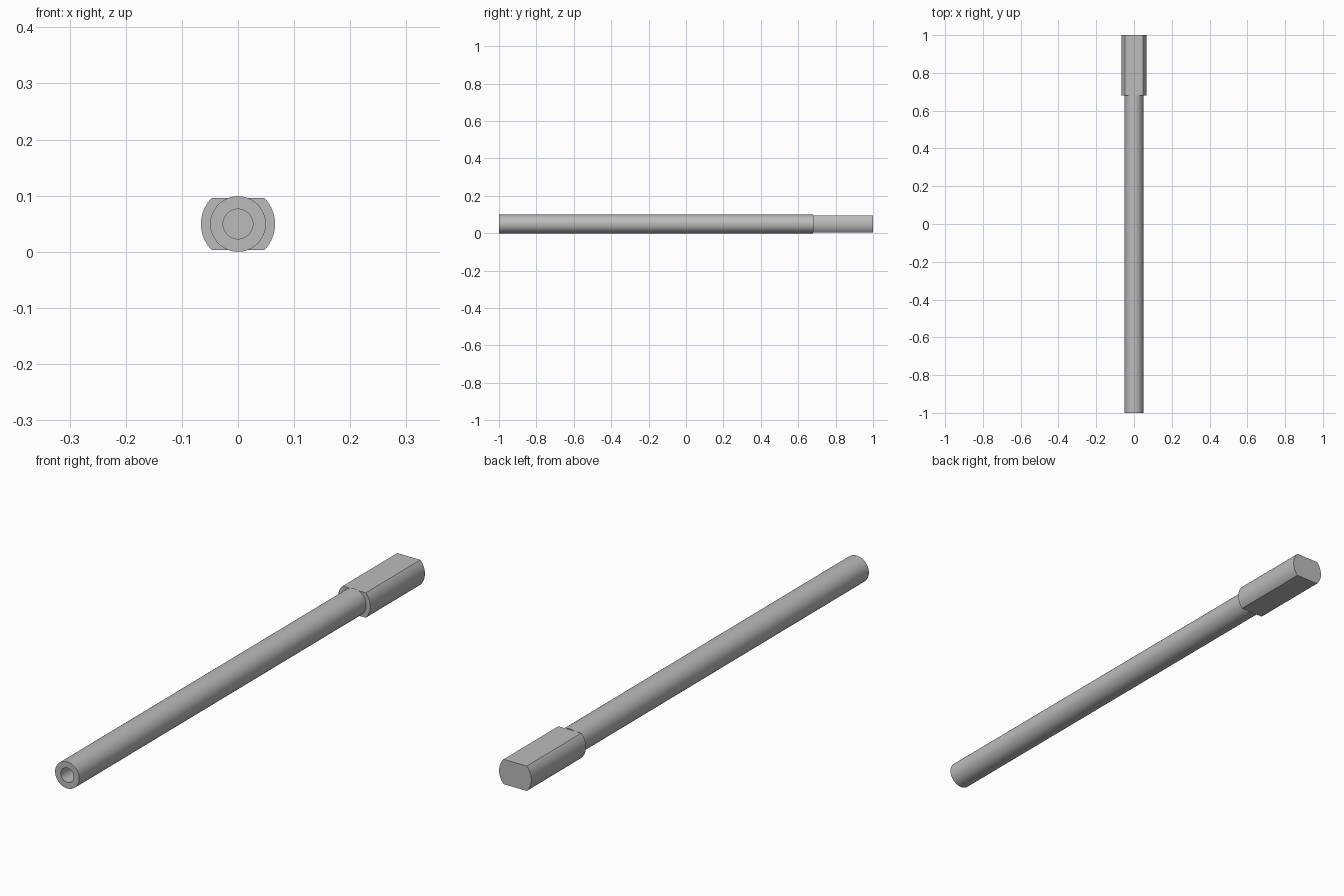
import bpy, bmesh, math
from mathutils import Vector

cube = bpy.data.objects.get("Cube")
if cube:
    bpy.data.objects.remove(cube, do_unlink=True)

# One plain grey metal for the whole part
metal = bpy.data.materials.new("grey_metal")
metal.use_nodes = True
GREY = (0.5, 0.5, 0.5, 1)
metal.diffuse_color = GREY
metal.node_tree.nodes["Principled BSDF"].inputs["Base Color"].default_value = GREY

R_SHAFT, R_BORE, R_HEAD, HALF_FLAT = 0.0495, 0.0265, 0.066, 0.046
Y_FRONT, Y_STEP, Y_BACK, Y_BORE = -1.0, 0.68, 1.0, -0.75
AXIS_Z = R_SHAFT


def finish(name, bm):
    bmesh.ops.recalc_face_normals(bm, faces=bm.faces)
    mesh = bpy.data.meshes.new(name)
    bm.to_mesh(mesh)
    bm.free()
    mesh.materials.append(metal)
    obj = bpy.data.objects.new(name, mesh)
    bpy.context.collection.objects.link(obj)
    bpy.ops.object.select_all(action='DESELECT')
    obj.select_set(True)
    bpy.context.view_layer.objects.active = obj
    bpy.ops.object.shade_smooth_by_angle(angle=math.radians(30))
    return obj


def loft(name, rings):
    """Join successive rings of points with quads and cap both ends."""
    bm = bmesh.new()
    loops = [[bm.verts.new(p) for p in ring] for ring in rings]
    n = len(loops[0])
    for a, b in zip(loops, loops[1:]):
        for i in range(n):
            j = (i + 1) % n
            bm.faces.new((a[i], a[j], b[j], b[i]))
    bm.faces.new(loops[0])
    bm.faces.new(loops[-1])
    return finish(name, bm)


def circle(radius, y, n=64):
    return [Vector((radius * math.cos(math.tau * i / n), y,
                    AXIS_Z + radius * math.sin(math.tau * i / n)))
            for i in range(n)]


def flatted_circle(y, steps=24):
    # two side arcs joined by flats above and below
    half = math.asin(HALF_FLAT / R_HEAD)
    points = []
    for start in (0, math.pi):
        for i in range(steps + 1):
            a = start - half + 2 * half * i / steps
            points.append(Vector((R_HEAD * math.cos(a), y,
                                  AXIS_Z + R_HEAD * math.sin(a))))
    return points


# Long round shaft with a blind bore in its front end
loft("shaft", [circle(R_BORE, Y_BORE), circle(R_BORE, Y_FRONT),
               circle(R_SHAFT, Y_FRONT), circle(R_SHAFT, Y_STEP)])

# Wider head with flats on top and bottom
loft("flatted_head", [flatted_circle(Y_STEP), flatted_circle(Y_BACK)])
